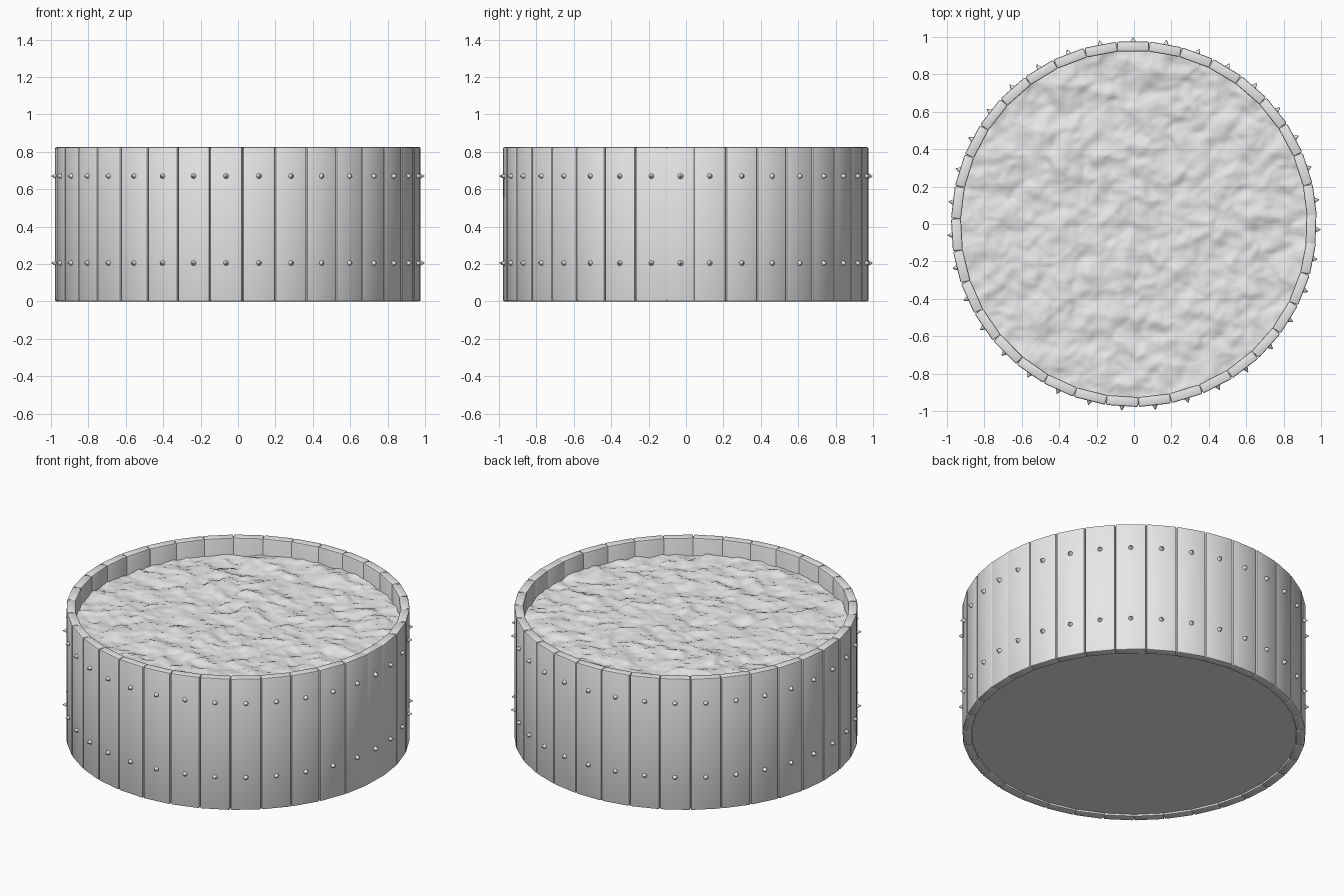
import bpy, bmesh, math
from mathutils import Matrix, Vector, noise

cube = bpy.data.objects.get("Cube")
if cube:
    bpy.data.objects.remove(cube, do_unlink=True)

HEIGHT = 0.825
OUTER, INNER = 0.975, 0.922
PITCH = math.radians(10.35)
FIRST = math.radians(7.5)
SOIL_Z = 0.72

grey = bpy.data.materials.new("plain_grey")
grey.use_nodes = True
grey.diffuse_color = (0.8, 0.8, 0.8, 1)
grey.node_tree.nodes["Principled BSDF"].inputs["Base Color"].default_value = (0.8, 0.8, 0.8, 1)


def make_object(name, bm, smooth_angle=None):
    mesh = bpy.data.meshes.new(name)
    bm.to_mesh(mesh)
    bm.free()
    mesh.materials.append(grey)
    obj = bpy.data.objects.new(name, mesh)
    bpy.context.collection.objects.link(obj)
    if smooth_angle:
        bpy.ops.object.select_all(action='DESELECT')
        obj.select_set(True)
        bpy.context.view_layer.objects.active = obj
        bpy.ops.object.shade_smooth_by_angle(angle=math.radians(smooth_angle))
    return obj


# Plank angles: an even run, closed by one tucked-in plank
angles = [FIRST + PITCH * k for k in range(34)]
angles.append((angles[-1] + angles[0] + math.tau) / 2)

# Bevelled wall planks
planks = bmesh.new()
width = (OUTER + INNER) * math.tan(PITCH / 2)
for i, a in enumerate(angles):
    closing = i == len(angles) - 1
    radius = (OUTER + INNER) / 2 - (0.002 if closing else 0)
    place = (Matrix.Rotation(a, 4, 'Z') @ Matrix.Translation((radius, 0, HEIGHT / 2))
             @ Matrix.Diagonal((OUTER - INNER, width, HEIGHT, 1)))
    bmesh.ops.create_cube(planks, size=1, matrix=place)
bmesh.ops.bevel(planks, geom=planks.edges[:], offset=0.008, segments=2,
                profile=0.5, affect='EDGES')
make_object("wall_planks", planks, 30)

# Pointed studs, two on each plank
studs = bmesh.new()
for a in angles:
    for z in (0.205, 0.67):
        place = (Matrix.Rotation(a, 4, 'Z') @ Matrix.Translation((OUTER + 0.01, 0, z))
                 @ Matrix.Rotation(math.pi / 2, 4, 'Y'))
        bmesh.ops.create_cone(studs, cap_ends=True, segments=8, radius1=0.016,
                              radius2=0.002, depth=0.026, matrix=place)
make_object("studs", studs, 50)

# Solid floor under the soil
floor = bmesh.new()
bmesh.ops.create_cone(floor, cap_ends=True, segments=70, radius1=0.94, radius2=0.94,
                      depth=0.6, matrix=Matrix.Translation((0, 0, 0.312)))
make_object("floor", floor, 30)

# Lumpy soil, trimmed to a disc that ends inside the planks
soil = bmesh.new()
bmesh.ops.create_grid(soil, x_segments=130, y_segments=130, size=0.97)
bmesh.ops.delete(soil, geom=[v for v in soil.verts if v.co.xy.length > 0.957], context='VERTS')
for v in soil.verts:
    p = v.co.copy()
    broad = noise.noise(p * 4 + Vector((3, 1, 7)))
    clods = noise.fractal(p * 9, 0.9, 2.0, 4)
    drift = noise.noise_vector(p * 11 + Vector((5, 9, 2)))
    rim = min(1, (0.96 - p.xy.length) / 0.05)
    v.co = p + Vector((drift.x, drift.y, 0)) * 0.014 * rim
    v.co.z = SOIL_Z + 0.012 * broad + 0.017 * clods
make_object("soil", soil, 80)
